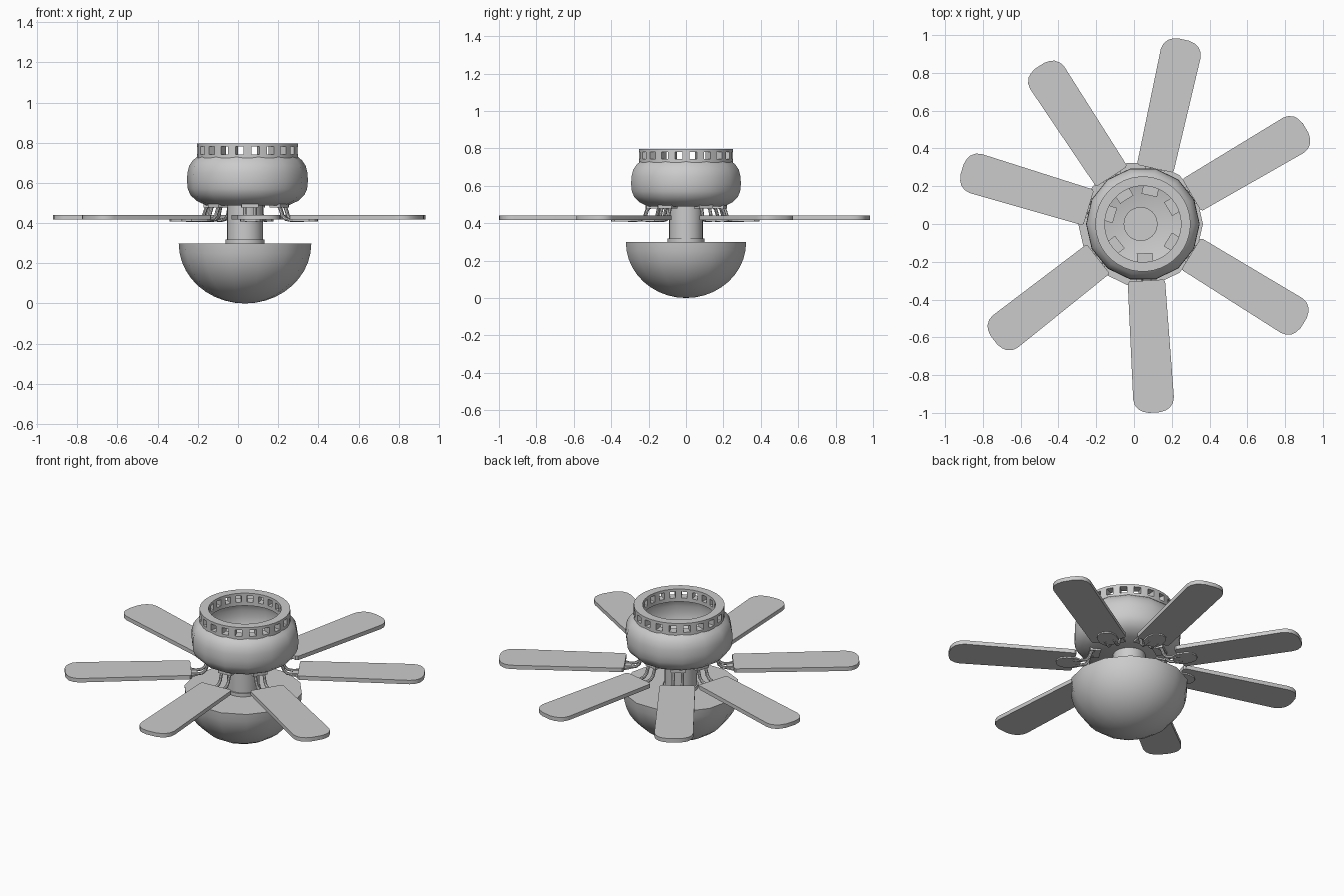
import bpy, bmesh
from math import sin, cos, pi, radians
from mathutils import Matrix, Vector

if "Cube" in bpy.data.objects:
    bpy.data.objects.remove(bpy.data.objects["Cube"])

AXIS = 0.047      # x of the motor axis
LIGHT = 0.035     # x of the lamp axis
ANGLES = [30.5, 77.5, 123.2, 163.2, 218, 273.5, 328.4]


def finish(name, bm, angle=40):
    bmesh.ops.remove_doubles(bm, verts=bm.verts, dist=1e-5)
    bmesh.ops.recalc_face_normals(bm, faces=bm.faces)
    me = bpy.data.meshes.new(name)
    bm.to_mesh(me)
    bm.free()
    ob = bpy.data.objects.new(name, me)
    bpy.context.collection.objects.link(ob)
    bpy.ops.object.select_all(action='DESELECT')
    ob.select_set(True)
    bpy.context.view_layer.objects.active = ob
    bpy.ops.object.shade_smooth_by_angle(angle=radians(angle))
    return ob


def lathe(name, profile, segs, cx, closed=False, hole_bands=(), turn=0.0):
    """Revolve (r, z) points; hole_bands pairs facing bands opened on every other segment."""
    bm = bmesh.new()
    rows = [[bm.verts.new((cx + r * cos(turn + 2 * pi * i / segs),
                           r * sin(turn + 2 * pi * i / segs), z))
             for i in range(segs)] for r, z in profile]
    n = len(rows)
    for i in range(segs):
        j = (i + 1) % segs
        for k in range(n if closed else n - 1):
            if k in hole_bands and i % 2 == 0:
                continue
            m = (k + 1) % n
            bm.faces.new((rows[k][i], rows[k][j], rows[m][j], rows[m][i]))
        if hole_bands and i % 2 == 0:
            a, b = hole_bands
            outer = [rows[a][i], rows[a][j], rows[a + 1][j], rows[a + 1][i]]
            inner = [rows[b + 1][i], rows[b + 1][j], rows[b][j], rows[b][i]]
            for q in range(4):
                w = (q + 1) % 4
                bm.faces.new((outer[q], outer[w], inner[w], inner[q]))
    return finish(name, bm)


def slab(name, outline, z0, z1, angle):
    """Extruded outline placed around the motor axis."""
    bm = bmesh.new()
    f = bm.faces.new([bm.verts.new((x, y, z0)) for x, y in outline])
    ext = bmesh.ops.extrude_face_region(bm, geom=[f])
    bmesh.ops.translate(bm, vec=(0, 0, z1 - z0),
                        verts=[v for v in ext['geom'] if isinstance(v, bmesh.types.BMVert)])
    ob = finish(name, bm, 25)
    ob.matrix_world = Matrix.Translation((AXIS, 0, 0)) @ Matrix.Rotation(angle, 4, 'Z')
    return ob


def rod(name, path, angle, radius):
    """Tube along a path of (r, side, z) points."""
    bm = bmesh.new()
    sides, rings = 8, []
    pts = [Vector(p) for p in path]
    for i, p in enumerate(pts):
        t = (pts[min(i + 1, len(pts) - 1)] - pts[max(i - 1, 0)]).normalized()
        u = t.cross(Vector((0, 1, 0))).normalized()
        v = t.cross(u)
        rings.append([bm.verts.new(p + radius * (u * cos(2 * pi * s / sides) + v * sin(2 * pi * s / sides)))
                      for s in range(sides)])
    for a, b in zip(rings, rings[1:]):
        for s in range(sides):
            q = (s + 1) % sides
            bm.faces.new((a[s], a[q], b[q], b[s]))
    bm.faces.new(rings[0])
    bm.faces.new(rings[-1])
    ob = finish(name, bm)
    ob.matrix_world = Matrix.Translation((AXIS, 0, 0)) @ Matrix.Rotation(angle, 4, 'Z')
    return ob


def mirrored(half):
    return half + [(x, -y) for x, y in reversed(half)]


# Vented ceiling ring with 20 square openings
lathe("vent_ring", [(0.252, 0.797), (0.252, 0.781), (0.252, 0.742), (0.252, 0.72),
                    (0.202, 0.72), (0.202, 0.742), (0.202, 0.781), (0.202, 0.797)],
      40, AXIS, closed=True, hole_bands=(1, 5), turn=radians(4.5))

# Motor housing, a bulged shell open at the top
lathe("motor_housing", [(0.245, 0.735), (0.272, 0.712), (0.29, 0.685), (0.299, 0.65), (0.301, 0.61),
                        (0.297, 0.57), (0.284, 0.54), (0.255, 0.512), (0.205, 0.488), (0, 0.488)],
      14, AXIS)

# Stem and collar
lathe("stem", [(0, 0.496), (0.09, 0.496), (0.09, 0.318), (0.098, 0.318), (0.098, 0.295), (0, 0.295)],
      24, LIGHT)

# Lamp bowl with a closed top
bowl = [(0, 0.298)] + [(0.33 * cos(t * pi / 20), 0.298 - 0.298 * sin(t * pi / 20)) for t in range(11)]
lathe("lamp_bowl", bowl, 14, LIGHT)

# Blades with their brackets
blade_outline = mirrored([(0.30, 0.09), (0.31, 0.099), (0.925, 0.108), (0.955, 0.101),
                          (0.98, 0.082), (0.992, 0.06), (1.0, 0.03)])
bracket_outline = mirrored([(0.265, 0.035), (0.30, 0.055), (0.35, 0.055), (0.385, 0.04), (0.40, 0.015)])
mount_outline = mirrored([(0.155, 0.042), (0.215, 0.042)])
arm = [(0.19, 0.487), (0.205, 0.478), (0.212, 0.46), (0.22, 0.436), (0.238, 0.42), (0.27, 0.415), (0.31, 0.414)]
for n, deg in enumerate(ANGLES, 1):
    a = radians(deg)
    slab(f"blade_{n}", blade_outline, 0.417, 0.441, a)
    slab(f"blade_bracket_{n}", bracket_outline, 0.409, 0.418, a)
    slab(f"arm_mount_{n}", mount_outline, 0.478, 0.496, a)
    for side, label in ((1, "left"), (-1, "right")):
        rod(f"arm_{label}_{n}", [(r, side * 0.026, z) for r, z in arm], a, 0.009)
